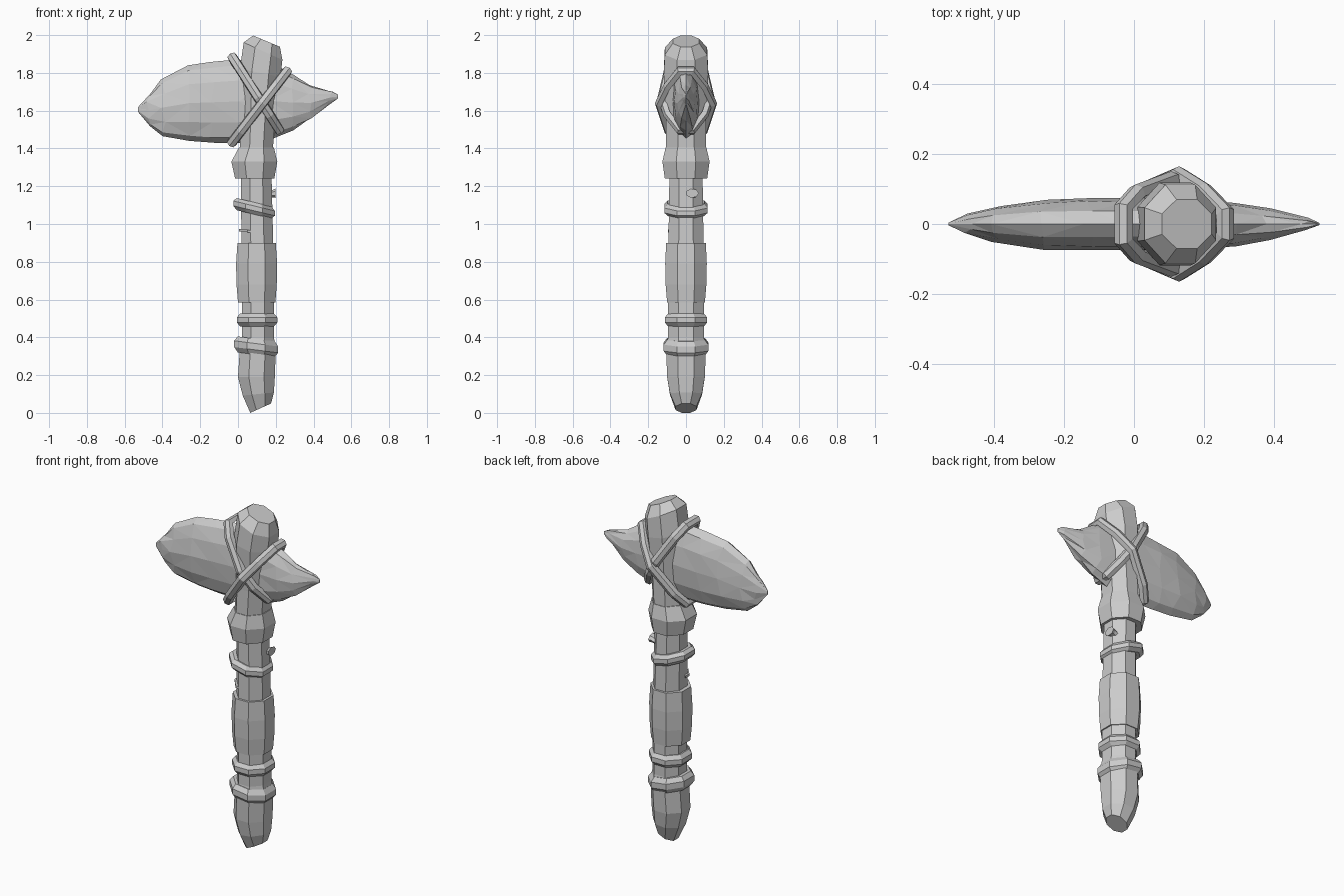
import bpy, bmesh, math, random
from mathutils import Vector

if "Cube" in bpy.data.objects:
    bpy.data.objects.remove(bpy.data.objects["Cube"])

random.seed(4)


def loft(name, rings, closed=False, triangulate=False):
    """Skin a list of equal-sized point rings; cap the ends unless closed."""
    bm = bmesh.new()
    vs = [[bm.verts.new(p) for p in r] for r in rings]
    n, m = len(rings[0]), len(rings)
    for i in range(m if closed else m - 1):
        a, b = vs[i], vs[(i + 1) % m]
        for j in range(n):
            k = (j + 1) % n
            bm.faces.new((a[j], a[k], b[k], b[j]))
    if not closed:
        bm.faces.new(vs[0])
        bm.faces.new(vs[-1])
    if triangulate:
        bmesh.ops.triangulate(bm, faces=bm.faces[:])
    bmesh.ops.recalc_face_normals(bm, faces=bm.faces[:])
    me = bpy.data.meshes.new(name)
    bm.to_mesh(me)
    bm.free()
    ob = bpy.data.objects.new(name, me)
    bpy.context.collection.objects.link(ob)
    return ob


def octagon(z, xl, xr, ry, slope=0.0):
    """Eight-sided handle section, flats facing x and y, tilted by slope."""
    cx, rx, k = (xl + xr) / 2, (xr - xl) / 2, 1 / math.cos(math.pi / 8)
    out = []
    for i in range(8):
        a = math.pi / 8 + i * math.pi / 4
        dx = rx * k * math.cos(a)
        out.append((cx + dx, ry * k * math.sin(a), z + slope * dx))
    return out


def turned(name, stations):
    return loft(name, [octagon(*s) for s in stations])


# Wooden handle, chopped at a slant at both ends
turned("handle", [
    (0.025, 0.065, 0.175, 0.055, 0.45), (0.10, 0.025, 0.19, 0.085, 0.1),
    (0.19, 0.0, 0.195, 0.10), (0.34, 0.01, 0.20, 0.105),
    (0.40, 0.02, 0.19, 0.095), (0.75, 0.02, 0.19, 0.095),
    (1.24, 0.015, 0.178, 0.088), (1.40, 0.01, 0.185, 0.105),
    (1.55, 0.015, 0.195, 0.105), (1.80, 0.01, 0.225, 0.118, -0.2),
    (1.915, 0.03, 0.235, 0.112, -0.45), (1.968, 0.08, 0.222, 0.07, -0.42)])

# Wrapped grip sleeves
turned("grip_sleeve", [
    (0.585, 0.0, 0.198, 0.10), (0.68, -0.008, 0.205, 0.108),
    (0.79, -0.01, 0.207, 0.11), (0.90, -0.003, 0.20, 0.105)])
turned("neck_sleeve", [
    (1.24, -0.015, 0.192, 0.112), (1.33, -0.035, 0.208, 0.125),
    (1.405, 0.005, 0.19, 0.108)])

# Thin binding rings: centre height, left, right, half depth, half height, tilt
for name, z, xl, xr, ry, h, tilt in [
        ("lower_ring", 0.35, -0.02, 0.212, 0.118, 0.042, -0.13),
        ("middle_ring", 0.492, -0.006, 0.208, 0.112, 0.035, 0.0),
        ("upper_ring", 1.083, -0.025, 0.195, 0.115, 0.032, -0.24)]:
    turned(name, [(z - h, xl + .018, xr - .018, ry - .018, tilt),
                  (z - h * .4, xl, xr, ry, tilt),
                  (z + h * .4, xl, xr, ry, tilt),
                  (z + h, xl + .018, xr - .018, ry - .018, tilt)])

# Knapped stone blade: x, bottom, top, half thickness
blade = [(-0.53, 1.595, 1.618, 0.004), (-0.475, 1.515, 1.69, 0.03),
         (-0.395, 1.465, 1.765, 0.052), (-0.255, 1.44, 1.84, 0.075),
         (-0.13, 1.43, 1.858, 0.077), (-0.01, 1.428, 1.87, 0.077),
         (0.15, 1.44, 1.865, 0.077), (0.28, 1.495, 1.79, 0.065),
         (0.38, 1.548, 1.735, 0.047), (0.49, 1.635, 1.705, 0.018),
         (0.53, 1.665, 1.685, 0.003)]
rings = []
for i, (x, zb, zt, hy) in enumerate(blade):
    ring = []
    for j in range(12):
        a = j * math.tau / 12
        j_amt = 0.0 if i in (0, len(blade) - 1) else 1.0
        dx = j_amt * random.uniform(-0.015, 0.015)
        s = 1 - j_amt * random.uniform(0, 0.08)
        ring.append((x + dx, hy * s * math.sin(a),
                     (zb + zt) / 2 + (zt - zb) / 2 * math.cos(a)))
    rings.append(ring)
loft("stone_blade", rings, triangulate=True)


# Crossed lashings: tilted loops around handle and blade
def lashing(name, left, right, depth):
    l, r = Vector((left[0], 0, left[1])), Vector((right[0], 0, right[1]))
    c, d = (l + r) / 2, (r - l) / 2
    nrm = d.normalized().cross(Vector((0, 1, 0)))
    half = [(-1, .05), (-.68, .095), (.1, depth), (.58, .10), (1, .035)]
    path = half + [(u, -y) for u, y in reversed(half)]
    pts = [c + d * u + Vector((0, y, 0)) for u, y in path]
    rings = []
    for i, p in enumerate(pts):
        tan = (pts[(i + 1) % len(pts)] - pts[i - 1]).normalized()
        out = tan.cross(nrm).normalized()
        if out.dot(p - c) < 0:
            out = -out
        rings.append([p + nrm * a + out * b for a, b in
                      ((-.026, -.016), (-.022, .010), (0, .019),
                       (.022, .010), (.026, -.016))])
    loft(name, rings, closed=True)


lashing("lashing_falling", (-0.033, 1.888), (0.222, 1.492), 0.132)
lashing("lashing_rising", (-0.036, 1.426), (0.264, 1.815), 0.146)

# Twig stub on the right and a splinter at the left front
loft("twig_stub", [[(x, 0.033 + r * 1.4 * math.cos(i * math.tau / 7),
                     1.16 + dz + r * math.sin(i * math.tau / 7)) for i in range(7)]
                   for x, r, dz in ((0.15, 0.018, -.012), (0.182, 0.02, 0), (0.198, 0.025, 0.003))])
loft("splinter", [[(x, y - h, z - h), (x, y - h, z + h), (x, y + .03, z + h), (x, y + .03, z - h)]
                  for x, y, z, h in ((0.004, -0.03, 0.968, 0.007),
                                     (0.05, -0.087, 0.963, 0.007),
                                     (0.09, -0.086, 0.957, 0.002))])
